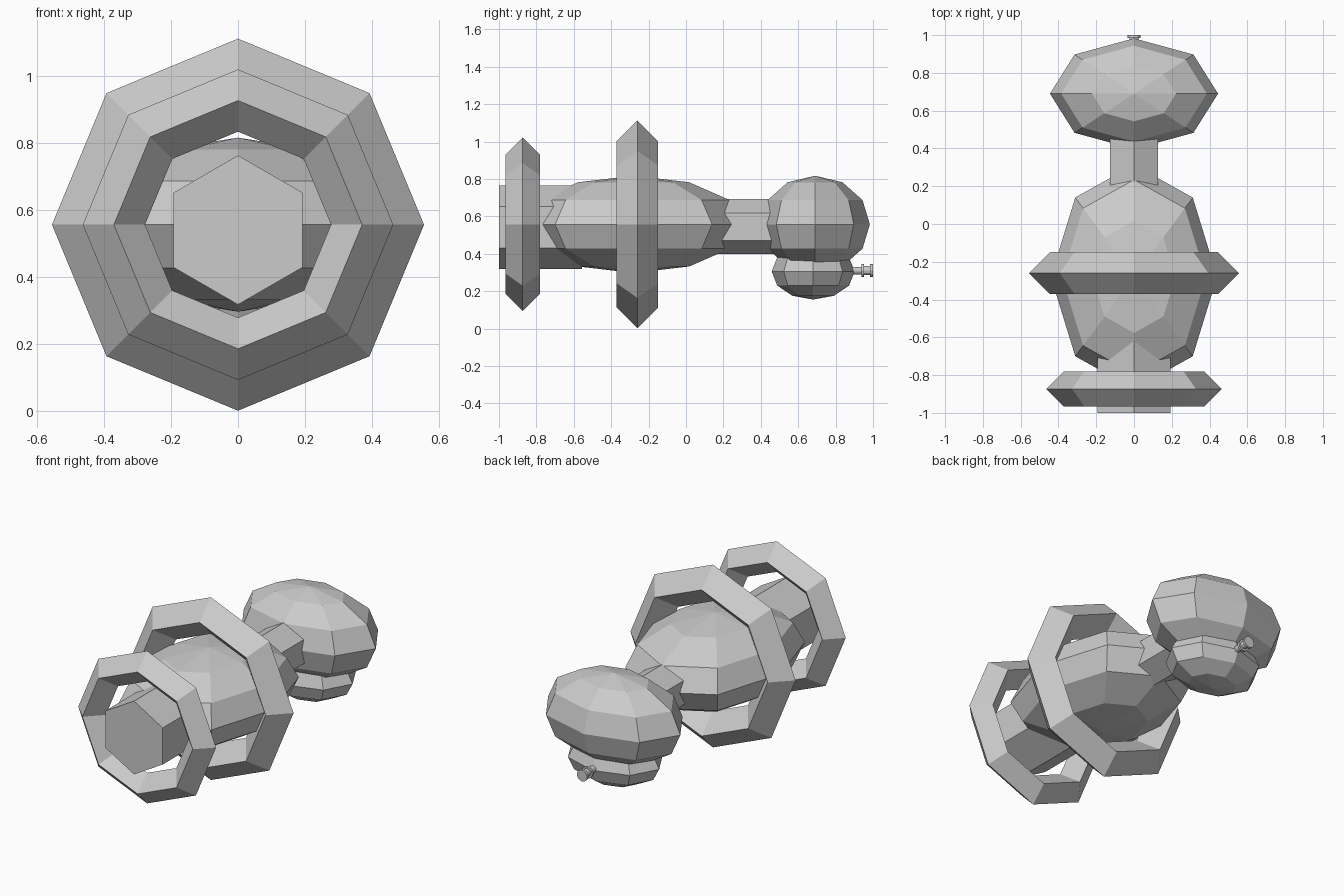
import bpy, math

if "Cube" in bpy.data.objects:
    bpy.data.objects.remove(bpy.data.objects["Cube"])

Z = 0.557  # height of the main axis


def ball(name, y, z, size):
    # low-poly ellipsoid, 8 segments by 6 rings
    bpy.ops.mesh.primitive_uv_sphere_add(segments=8, ring_count=6, radius=1, location=(0, y, z))
    ob = bpy.context.object
    ob.name = name
    ob.scale = size
    return ob


def tube(name, y0, y1, z, radius, sides=6):
    # prism lying along y, one corner pointing up
    bpy.ops.mesh.primitive_cylinder_add(vertices=sides, radius=radius, depth=y1 - y0,
                                        location=(0, (y0 + y1) / 2, z),
                                        rotation=(math.pi / 2, 0, 0))
    ob = bpy.context.object
    ob.name = name
    return ob


def ring(name, y, major, minor):
    # octagonal ring with a diamond cross-section
    bpy.ops.mesh.primitive_torus_add(major_segments=8, minor_segments=4,
                                     major_radius=major, minor_radius=minor,
                                     location=(0, y, Z), rotation=(math.pi / 2, 0, 0))
    ob = bpy.context.object
    ob.name = name
    return ob


# Hull
ball("main_hull", -0.28, Z, (0.44, 0.594, 0.26))
ball("front_pod", 0.69, Z, (0.445, 0.293, 0.26))
ball("lower_pod", 0.68, 0.305, (0.295, 0.222, 0.15))

# Connecting sections
tube("neck", 0.13, 0.55, 0.545, 0.147)
tube("tail_section", -1.0, -0.555, 0.541, 0.223)

# Rings
ring("large_ring", -0.26, 0.445, 0.111)
ring("small_ring", -0.873, 0.371, 0.093)

# Nozzle on the lower pod
for i, (y0, y1, r) in enumerate([(0.86, 0.94, 0.02), (0.938, 0.952, 0.035),
                                 (0.95, 0.987, 0.024), (0.985, 1.0, 0.035)]):
    tube(f"nozzle_part_{i + 1}", y0, y1, 0.31, r, 12)
